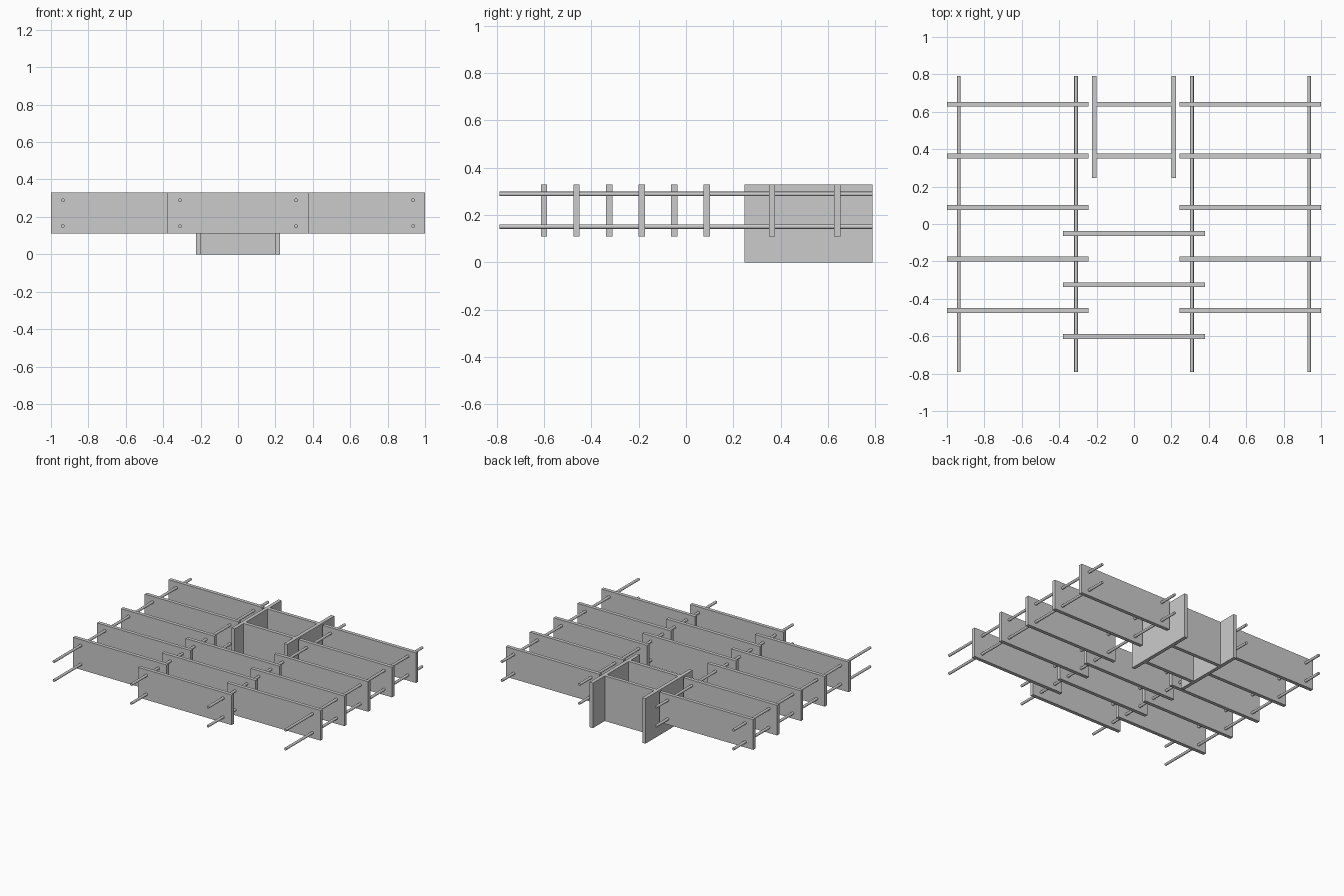
import bpy, math

if "Cube" in bpy.data.objects:
    bpy.data.objects.remove(bpy.data.objects["Cube"])

T = 0.026                # board thickness
Z0, Z1 = 0.11, 0.33      # underside and top of the shelf boards
W = 0.757                # board length


def box(name, x0, x1, y0, y1, z0, z1):
    bpy.ops.mesh.primitive_cube_add(
        size=1, location=((x0 + x1) / 2, (y0 + y1) / 2, (z0 + z1) / 2))
    ob = bpy.context.object
    ob.name = name
    ob.scale = (x1 - x0, y1 - y0, z1 - z0)
    bpy.ops.object.transform_apply(location=False, rotation=False, scale=True)
    return ob


def cross_board(name, x0, x1, y, z0=Z0):
    return box(name, x0, x1, y - T / 2, y + T / 2, z0, Z1)


# Left and right slat boards
for y in (0.64, 0.364, 0.088, -0.187, -0.463):
    cross_board("left_board", -1, -1 + W, y)
    cross_board("right_board", 1 - W, 1, y)

# Staggered middle boards
for y in (-0.05, -0.325, -0.601):
    cross_board("middle_board", -W / 2, W / 2, y)

# Deep rear box: two side panels joined by two cross boards
for s in (-1, 1):
    x = s * 0.2125
    box("rear_panel", x - T / 2, x + T / 2, 0.247, 0.79, 0, Z1)
for y in (0.64, 0.364):
    cross_board("rear_cross_board", -0.2, 0.2, y, 0)

# Threaded rods running front to back
for x in (-0.936, -0.31, 0.31, 0.936):
    for z in (0.151, 0.289):
        bpy.ops.mesh.primitive_cylinder_add(
            vertices=24, radius=0.0095, depth=1.58,
            location=(x, 0, z), rotation=(math.pi / 2, 0, 0))
        bpy.context.object.name = "rod"
        bpy.ops.object.shade_smooth_by_angle()
